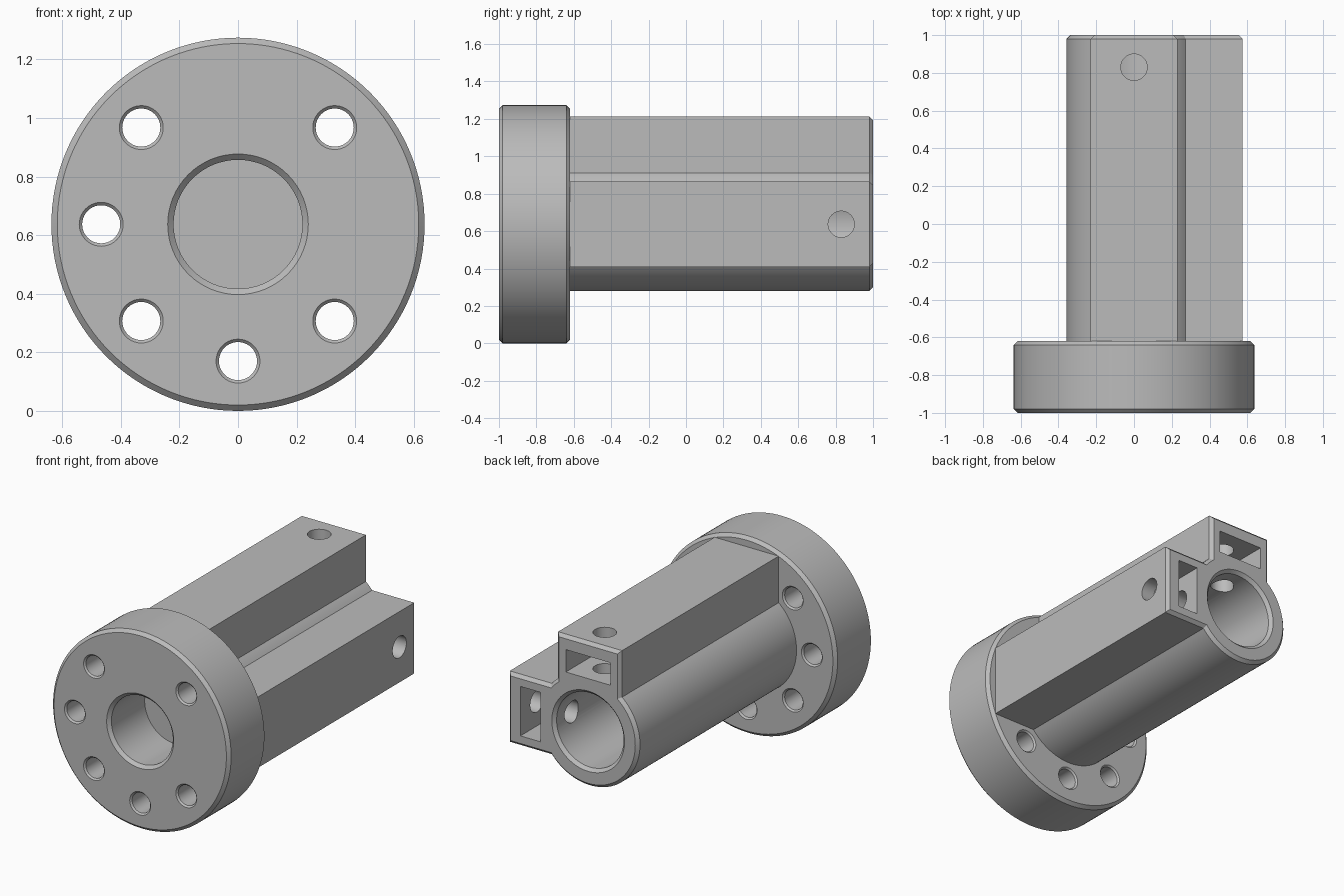
import bpy, bmesh
from math import sin, cos, asin, pi, radians
from mathutils import Matrix, Vector

if "Cube" in bpy.data.objects:
    bpy.data.objects.remove(bpy.data.objects["Cube"])

R = 0.637        # flange radius, also the height of the axis
C = 0.02         # edge chamfer
AXIS = Vector((0, 0, R))
FLANGE_BACK = -0.62
BOLT_CIRCLE = 0.467

grey = bpy.data.materials.new("plain_grey")
grey.use_nodes = True
grey.diffuse_color = (0.5, 0.5, 0.5, 1)
grey.node_tree.nodes["Principled BSDF"].inputs["Base Color"].default_value = (0.5, 0.5, 0.5, 1)


def loft(name, rings, matrix):
    """Closed solid through rings of matching points."""
    bm = bmesh.new()
    loops = [[bm.verts.new(p) for p in ring] for ring in rings]
    for a, b in zip(loops, loops[1:]):
        for i in range(len(a)):
            j = (i + 1) % len(a)
            bm.faces.new((a[i], a[j], b[j], b[i]))
    bm.faces.new(loops[0])
    bm.faces.new(loops[-1])
    bmesh.ops.recalc_face_normals(bm, faces=bm.faces)
    bm.transform(matrix)
    mesh = bpy.data.meshes.new(name)
    bm.to_mesh(mesh)
    bm.free()
    mesh.materials.append(grey)
    obj = bpy.data.objects.new(name, mesh)
    bpy.context.collection.objects.link(obj)
    return obj


def lathe(name, profile, sides=64, offset=(0, 0, 0), turn=Matrix()):
    """Solid of revolution about y from (radius, y) pairs."""
    rings = [[(r * cos(2 * pi * i / sides), y, r * sin(2 * pi * i / sides))
              for i in range(sides)] for r, y in profile]
    return loft(name, rings, Matrix.Translation(AXIS + Vector(offset)) @ turn)


def box(name, low, high):
    (x0, y0, z0), (x1, y1, z1) = low, high
    rings = [[(x0, y, z0), (x1, y, z0), (x1, y, z1), (x0, y, z1)] for y in (y0, y1)]
    return loft(name, rings, Matrix.Translation(AXIS))


def cut(target, cutters):
    """Subtract every cutter, then remove it."""
    bpy.context.view_layer.objects.active = target
    for cutter in cutters:
        cutter.hide_render = True
        mod = target.modifiers.new("cut", 'BOOLEAN')
        mod.operation, mod.solver, mod.object = 'DIFFERENCE', 'EXACT', cutter
        bpy.ops.object.modifier_apply(modifier=mod.name)
        bpy.data.objects.remove(cutter)


def finish(obj):
    bpy.ops.object.select_all(action='DESELECT')
    obj.select_set(True)
    bpy.context.view_layer.objects.active = obj
    bpy.ops.object.shade_smooth_by_angle(angle=radians(25))


# Flange disc with chamfered rims
flange = lathe("flange", [(R - C, -1), (R, -1 + C), (R, FLANGE_BACK - C),
                          (R - C, FLANGE_BACK)], 128)

# Central socket and six bolt holes, all countersunk
m = 0.05
cutters = [lathe("socket_cutter", [(0.22 + C + m, -1 - m), (0.22, -1 + C), (0.22, -0.5)])]
hole_r, k = 0.065, 0.01
for angle in (45, 135, 180, 225, 270, 315):
    a = radians(angle)
    cutters.append(lathe("bolt_cutter", [
        (hole_r + k + m, -1 - m), (hole_r, -1 + k),
        (hole_r, FLANGE_BACK - k), (hole_r + k + m, FLANGE_BACK + m)], 40,
        (BOLT_CIRCLE * cos(a), 0, BOLT_CIRCLE * sin(a))))
cut(flange, cutters)
finish(flange)


def section(y, inset):
    """Round tube with a square arm upward and another toward +x."""
    r, h, o = 0.357 - inset, 0.229 - inset, 0.575 - inset
    a = asin(h / r)

    def arc(start, end, n):
        return [(r * cos(start + (end - start) * i / n), y,
                 r * sin(start + (end - start) * i / n)) for i in range(n + 1)]

    return ([(o, y, -h), (o, y, h)] + arc(a, pi / 2 - a, 4)
            + [(h, y, o), (-h, y, o)] + arc(pi / 2 + a, 2 * pi - a, 56))


# Barrel running back from the flange, chamfered at its open end
barrel = loft("barrel", [section(FLANGE_BACK - C, 0), section(1 - C, 0), section(1, C)],
              Matrix.Translation(AXIS))

# Blind rear bore, nut slots and cross holes in both arms
slot_w, slot_in, slot_out, slot_end = 0.16, 0.34, 0.485, 0.66
cutters = [
    lathe("bore_cutter", [(0.24, -0.58), (0.24, 1 - C), (0.24 + C + m, 1 + m)], 80),
    box("top_slot_cutter", (-slot_w, slot_end, slot_in), (slot_w, 1.1, slot_out)),
    box("side_slot_cutter", (slot_in, slot_end, -slot_w), (slot_out, 1.1, slot_w)),
]
for turn in (Matrix.Rotation(pi / 2, 4, 'X'), Matrix.Rotation(-pi / 2, 4, 'Z')):
    cutters.append(lathe("cross_hole_cutter", [(0.07, 0.1), (0.07, 0.7)], 40,
                         (0, 0.83, 0), turn))
cut(barrel, cutters)
finish(barrel)
